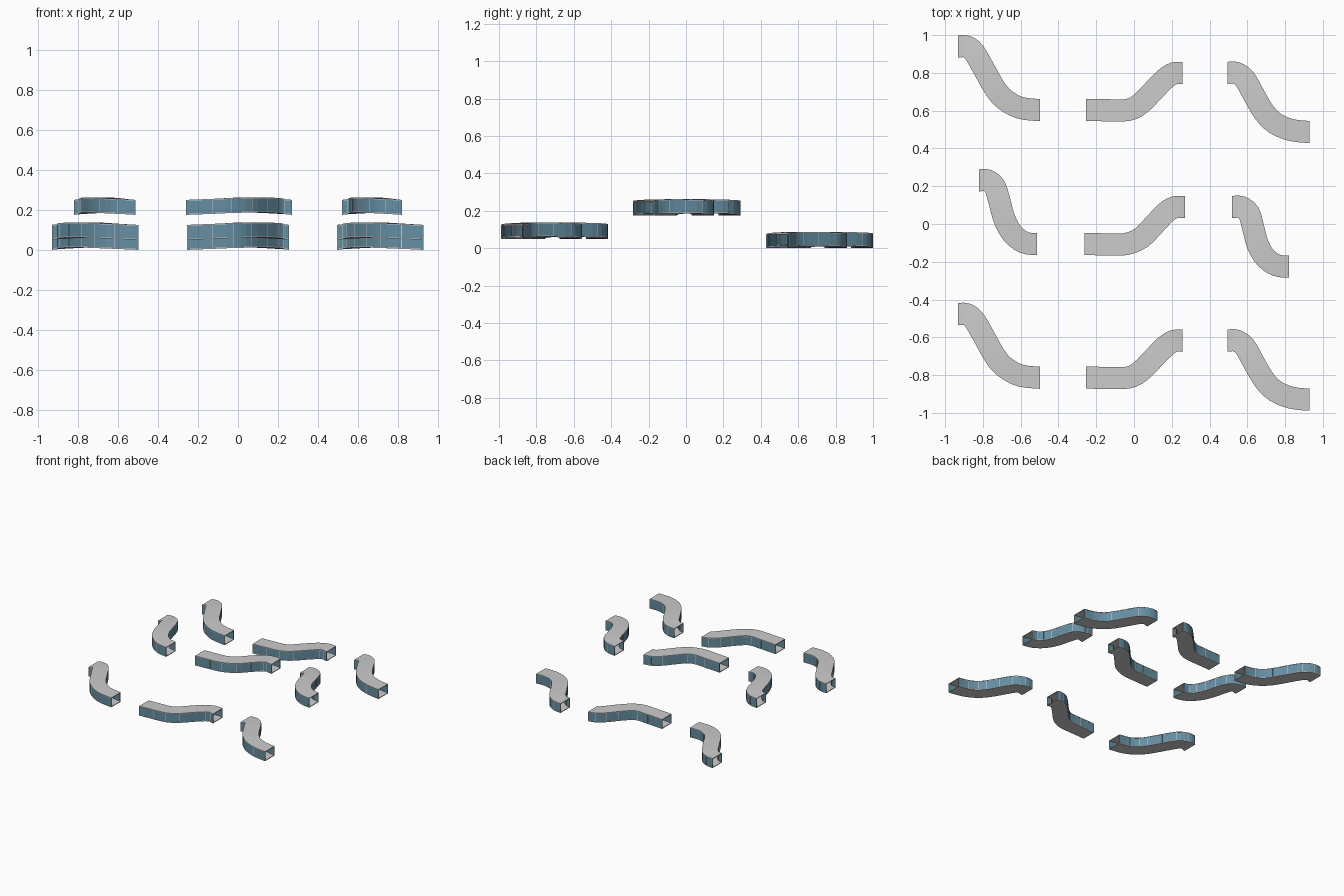
import bpy, bmesh, math
from mathutils import Vector

if "Cube" in bpy.data.objects:
    bpy.data.objects.remove(bpy.data.objects["Cube"])

HALF, HEIGHT, ARCH, SLAB = 0.0585, 0.075, 0.012, 0.005
STEPS = 3

glass = bpy.data.materials.new("blue_glass")
glass.diffuse_color = (0.13, 0.27, 0.36, 1)
glass.use_nodes = True
glass.node_tree.nodes["Principled BSDF"].inputs["Base Color"].default_value = glass.diffuse_color

# Centre lines of the bridges, seen from above
OUTER_LEFT = [(-.931, .940), (-.889, .940), (-.847, .910), (-.794, .820),
              (-.735, .716), (-.683, .658), (-.603, .615), (-.497, .603)]
OUTER_MID = [(-.254, .604), (-.127, .602), (-.032, .604), (.032, .635),
             (.106, .709), (.164, .768), (.212, .798), (.256, .799)]
OUTER_RIGHT = [(.496, .800), (.540, .800), (.587, .767), (.635, .682),
               (.688, .593), (.746, .534), (.831, .498), (.928, .487)]
MID_LEFT = [(-.820, .231), (-.778, .231), (-.738, .200), (-.714, .127),
            (-.688, .032), (-.646, -.048), (-.582, -.098), (-.513, -.106)]
MID_MID = [(-.261, -.106), (-.127, -.108), (-.042, -.106), (.037, -.074),
           (.106, -.005), (.169, .061), (.217, .089), (.270, .089)]
MID_RIGHT = [(.519, .090), (.566, .090), (.608, .058), (.630, -.016),
             (.656, -.111), (.698, -.180), (.757, -.219), (.821, -.225)]


def smooth_path(pts):
    """Catmull-Rom curve through the points, with level ends along x."""
    p = [Vector(q) for q in pts]
    p = [p[0] - Vector((.05, 0))] + p + [p[-1] + Vector((.05, 0))]
    out = []
    for i in range(1, len(p) - 2):
        a, b, c, d = p[i - 1:i + 3]
        for k in range(STEPS):
            t = k / STEPS
            out.append(.5 * (2 * b + (c - a) * t + (2 * a - 5 * b + 4 * c - d) * t * t
                             + (3 * b - a - 3 * c + d) * t ** 3))
    return out + [p[-2]]


def stations(pts, base):
    """Position, sideways direction and floor height along the path."""
    path = smooth_path(pts)
    n = len(path) - 1
    res = []
    for i, p in enumerate(path):
        t = Vector((1, 0)) if i in (0, n) else (path[i + 1] - path[i - 1]).normalized()
        res.append((p, Vector((-t.y, t.x)), base + ARCH * math.sin(math.pi * i / n)))
    return res


def finish(name, bm, mat=None):
    bmesh.ops.recalc_face_normals(bm, faces=bm.faces)
    me = bpy.data.meshes.new(name)
    bm.to_mesh(me)
    bm.free()
    ob = bpy.data.objects.new(name, me)
    bpy.context.collection.objects.link(ob)
    if mat:
        me.materials.append(mat)


def sweep(bm, st, s0, s1, z0, z1):
    """Sweep a rectangle (sideways s0..s1, height z0..z1) along the stations."""
    rings = []
    for p, side, z in st:
        rings.append([bm.verts.new((*(p + side * s), z + h))
                      for s, h in ((s0, z0), (s1, z0), (s1, z1), (s0, z1))])
    for a, b in zip(rings, rings[1:]):
        for k in range(4):
            j = (k + 1) % 4
            bm.faces.new((a[k], a[j], b[j], b[k]))
    bm.faces.new(rings[0])
    bm.faces.new(rings[-1])


def bridge(name, pts, base):
    st = stations(pts, base)
    # floor and roof slabs
    for part, z in (("floor", 0), ("roof", HEIGHT - SLAB)):
        bm = bmesh.new()
        sweep(bm, st, -HALF, HALF, z, z + SLAB)
        finish(f"{name}_{part}", bm)
    # glass walls on both sides
    bm = bmesh.new()
    for s in (-1, 1):
        sweep(bm, st, s * (HALF - .004), s * (HALF - .001), SLAB, HEIGHT - SLAB)
    finish(f"{name}_glass_walls", bm, glass)
    # slim posts between the panes
    bm = bmesh.new()
    picks = st[::STEPS]
    for i, (p, side, z) in enumerate(picks):
        along = Vector((side.y, -side.x)) * .0015
        shift = along * (1 if i == 0 else -1 if i == len(picks) - 1 else 0)
        pair = [(p + shift - along, side, z), (p + shift + along, side, z)]
        for s in (-1, 1):
            sweep(bm, pair, s * (HALF - .006), s * HALF, SLAB, HEIGHT - SLAB)
    finish(f"{name}_posts", bm)


# Back row lowest, front row a copy shifted forward and up, middle row highest
for label, pts in (("left", OUTER_LEFT), ("centre", OUTER_MID), ("right", OUTER_RIGHT)):
    bridge(f"back_{label}", pts, 0)
    bridge(f"front_{label}", [(x, y - 1.417) for x, y in pts], .05)
for label, pts in (("left", MID_LEFT), ("centre", MID_MID), ("right", MID_RIGHT)):
    bridge(f"middle_{label}", pts, .175)
